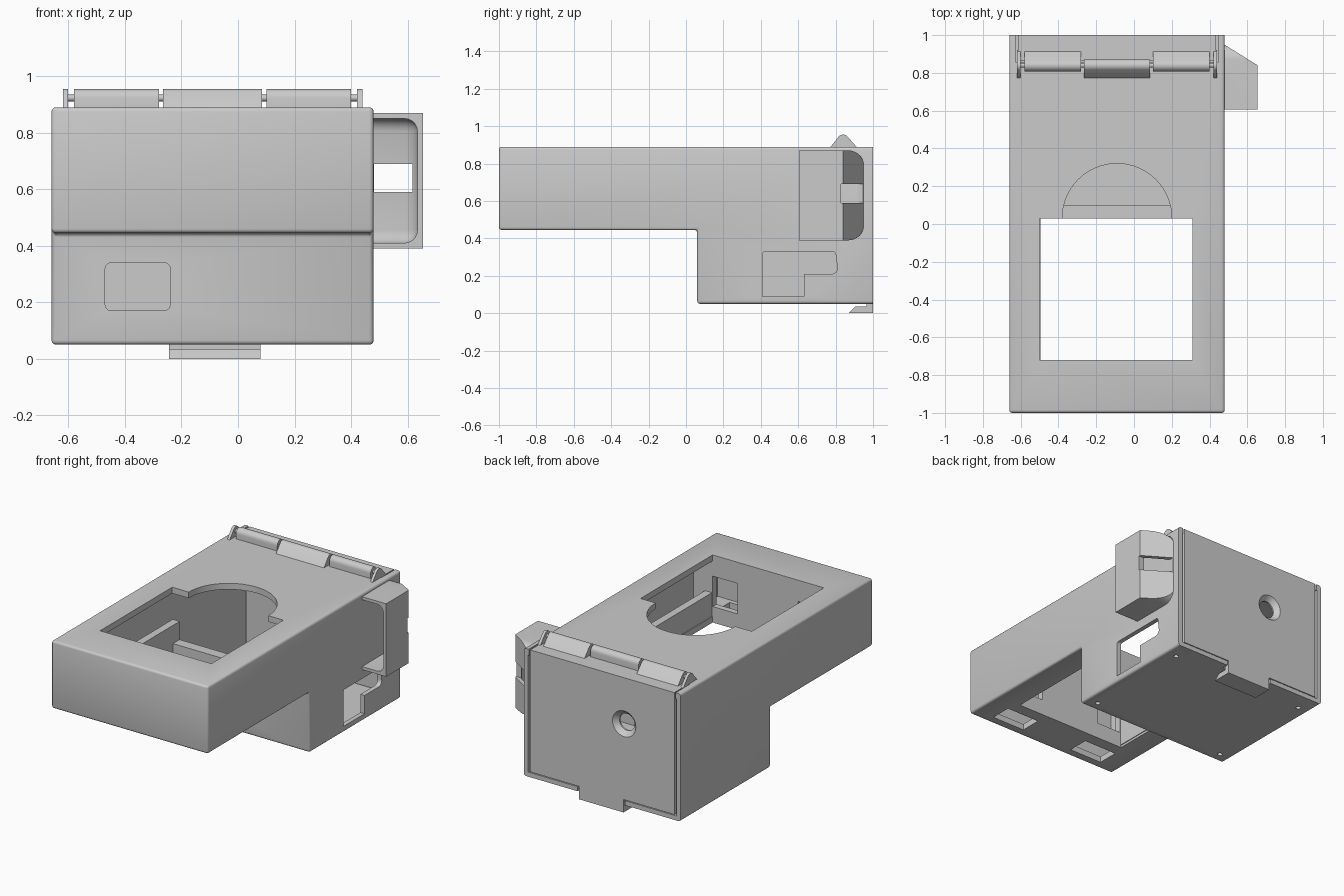
import bpy, bmesh, math

if "Cube" in bpy.data.objects:
    bpy.data.objects.remove(bpy.data.objects["Cube"])

CX = -0.09  # mirror plane of the housing


def prism(name, pts, axis, lo, hi, bevel=0.0, seg=3):
    """Extrude a 2D profile along an axis; optionally round all edges."""
    def place(a, b, t):
        return {'x': (t, a, b), 'y': (a, t, b), 'z': (a, b, t)}[axis]
    bm = bmesh.new()
    low = [bm.verts.new(place(a, b, lo)) for a, b in pts]
    high = [bm.verts.new(place(a, b, hi)) for a, b in pts]
    bm.faces.new(low)
    bm.faces.new(high)
    n = len(pts)
    for i in range(n):
        j = (i + 1) % n
        bm.faces.new((low[i], low[j], high[j], high[i]))
    bmesh.ops.recalc_face_normals(bm, faces=bm.faces)
    if bevel:
        bmesh.ops.bevel(bm, geom=list(bm.edges), offset=bevel, segments=seg,
                        profile=0.5, affect='EDGES')
        bmesh.ops.recalc_face_normals(bm, faces=bm.faces)
    me = bpy.data.meshes.new(name)
    bm.to_mesh(me)
    bm.free()
    ob = bpy.data.objects.new(name, me)
    bpy.context.collection.objects.link(ob)
    return ob


def box(name, x0, x1, y0, y1, z0, z1, bevel=0.0):
    return prism(name, [(x0, y0), (x1, y0), (x1, y1), (x0, y1)], 'z', z0, z1, bevel)


def arc(cx, cy, r, a0, a1, n):
    return [(cx + r * math.cos(math.radians(a0 + (a1 - a0) * i / n)),
             cy + r * math.sin(math.radians(a0 + (a1 - a0) * i / n))) for i in range(n + 1)]


def disc(cx, cy, r, n=32):
    return arc(cx, cy, r, 0, 360, n)[:-1]


def rounded(x0, x1, z0, z1, r):
    return (arc(x1 - r, z1 - r, r, 0, 90, 5) + arc(x0 + r, z1 - r, r, 90, 180, 5)
            + arc(x0 + r, z0 + r, r, 180, 270, 5) + arc(x1 - r, z0 + r, r, 270, 360, 5))


def cut(target, cutter, op='DIFFERENCE'):
    m = target.modifiers.new('cut', 'BOOLEAN')
    m.operation, m.solver, m.object = op, 'EXACT', cutter
    bpy.context.view_layer.objects.active = target
    bpy.ops.object.modifier_apply(modifier=m.name)
    bpy.data.objects.remove(cutter)


# Housing: L-shaped shell, hollow and open at the back
housing = prism('housing', [(-1, .445), (.06, .445), (.06, .05), (1.1, .05), (1.1, .89), (-1, .89)],
                'x', -.66, .48, .015)
cut(housing, prism('cavity', [(-.97, .485), (.10, .485), (.10, .08), (1.2, .08), (1.2, .85), (-.97, .85)],
                   'x', -.63, .45))
cut(housing, box('back_trim', -1, 1, 1.0, 1.3, -.5, 1.5))
cut(housing, box('lid_notch', -.625, .445, .855, 1.3, .8, 1.1))
cut(housing, box('latch_notch', -.255, .09, .955, 1.3, 0, .2))

# Top window, thumb recess and underside pockets
cut(housing, box('window', -.5, .31, -.72, .03, .3, 1.1))
cut(housing, prism('thumb_arc', disc(CX, .03, .29, 64), 'z', .8, 1.1))
for s in (-1, 1):
    xc = CX + s * .31
    cut(housing, box('pocket', xc - .12, xc + .12, -.94, -.80, .4, .6))

# Front port, side port and base screw holes
cut(housing, prism('front_port', rounded(-.47, -.24, .17, .34, .022), 'y', 0, .2))
cut(housing, prism('side_port', [(.41, .09), (.63, .09), (.63, .21)] + arc(.78, .24, .03, 270, 360, 4)
                   + arc(.785, .315, .015, 0, 90, 3) + arc(.425, .315, .015, 90, 180, 3), 'x', .4, .6))
for s in (-1, 1):
    for y in (.13, .88):
        cut(housing, prism('screw_hole', disc(CX + s * .49, y, .016, 16), 'z', 0, .07))

# Inner rim around the window
for s, side in ((-1, 'left'), (1, 'right')):
    x = sorted((CX + s * .405, CX + s * .455))
    box('window_rim_' + side, x[0], x[1], -.76, .10, .46, .64)
box('window_rim_back', -.63, .45, .03, .10, .45, .52)
front_wall = box('window_wall_front', -.64, .46, -.76, -.72, .47, .87)
for s in (-1, 1):
    xc = CX + s * .31
    cut(front_wall, box('wall_opening', xc - .09, xc + .09, -.8, -.6, .55, .75))

# Back lid: panel with folded top strip and a countersunk hole
lid = prism('back_lid', [(.96, .085), (1, .085), (1, .888), (.862, .888), (.862, .85), (.96, .85)],
            'x', -.615, .435)
cut(lid, prism('lid_hole', disc(-.25, .585, .055), 'y', .8, 1.2))
bpy.ops.mesh.primitive_cone_add(vertices=32, radius1=.05, radius2=.09, depth=.04,
                                location=(-.25, .985, .585), rotation=(-math.pi / 2, 0, 0))
cut(lid, bpy.context.object)

# Snap latch under the lid
prism('lid_latch', [(.87, 0), (1, 0), (1, .10), (.965, .10), (.965, .035), (.905, .035)], 'x', -.245, .08)


# Hinge: centre knuckle, mirrored side knuckles and ears, one pin
def hump(name, y0, a0, y1, a1, x0, x1):
    return prism(name, [(y1, .88), (y0, .88)] + arc(.84, .923, .032, a0, a1, 8), 'x', x0, x1)


hinge = [hump('hinge_centre', .765, 135, .872, 0, CX - .175, CX + .175)]
for s, side in ((-1, 'left'), (1, 'right')):
    k = sorted((CX + s * .19, CX + s * .49))
    e = sorted((CX + s * .512, CX + s * .53))
    hinge.append(hump('hinge_knuckle_' + side, .808, 180, .92, 45, *k))
    hinge.append(hump('hinge_ear_' + side, .765, 135, .92, 45, *e))
hinge.append(prism('hinge_pin', disc(.84, .923, .012, 16), 'x', CX - .52, CX + .52))

# Side holder: tapered pocket, open to the front, slotted at the back
holder = prism('side_holder', [(.478, .605), (.655, .605), (.655, .84), (.478, .95)], 'z', .39, .87)
cut(holder, prism('holder_round', [(.4, .39)] + arc(.87, .47, .08, 270, 360, 8)
                  + arc(.87, .79, .08, 0, 90, 8) + [(.4, .87)], 'x', .4, .8), 'INTERSECT')
cut(holder, prism('holder_pocket', [(.40, .5), (.635, .5), (.635, .825), (.40, .965)], 'z', .41, .85, .045, 5))
cut(holder, box('holder_slot', .482, .8, .83, 1.1, .59, .69))

# Smooth the rounded parts while keeping hard edges
for ob in [housing, lid, holder] + hinge:
    bpy.ops.object.select_all(action='DESELECT')
    ob.select_set(True)
    bpy.context.view_layer.objects.active = ob
    bpy.ops.object.shade_smooth_by_angle(angle=math.radians(32))
